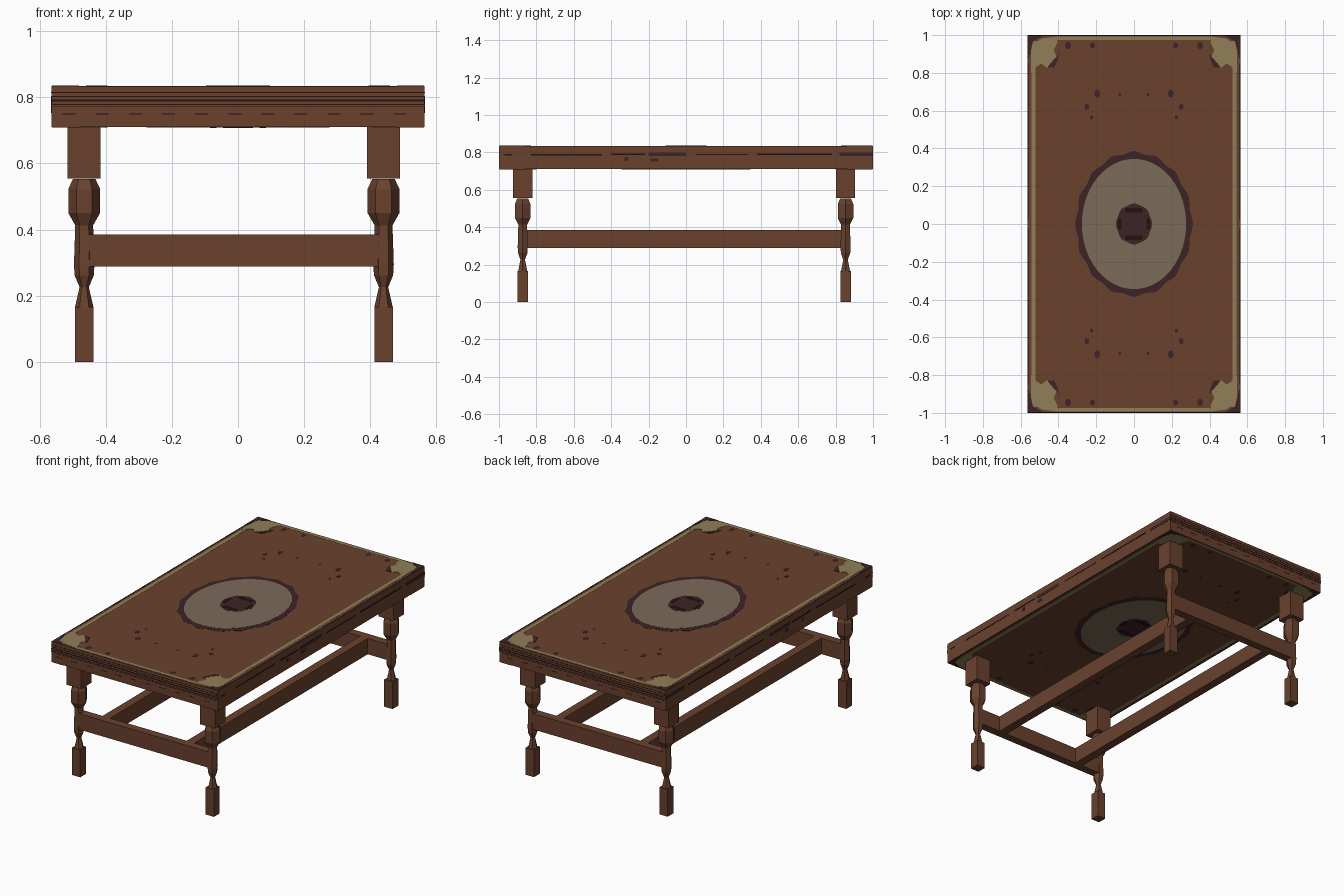
import bpy, bmesh, math

if "Cube" in bpy.data.objects:
    bpy.data.objects.remove(bpy.data.objects["Cube"])

def mat(name, c):
    m = bpy.data.materials.new(name)
    m.diffuse_color = (*c, 1)
    m.use_nodes = True
    m.node_tree.nodes["Principled BSDF"].inputs["Base Color"].default_value = m.diffuse_color
    return m

WOOD = mat("brown_wood", (0.142, 0.053, 0.027))
TAN = mat("tan_inlay", (0.280, 0.213, 0.096))
TAUPE = mat("taupe_inlay", (0.200, 0.145, 0.098))
PLUM = mat("plum_inlay", (0.046, 0.017, 0.019))
DARK = mat("dark_inlay", (0.019, 0.005, 0.005))

def finish(name, bm, m):
    bmesh.ops.recalc_face_normals(bm, faces=bm.faces)
    me = bpy.data.meshes.new(name)
    bm.to_mesh(me)
    bm.free()
    me.materials.append(m)
    ob = bpy.data.objects.new(name, me)
    bpy.context.collection.objects.link(ob)
    return ob

def box(name, x0, x1, y0, y1, z0, z1, m):
    bm = bmesh.new()
    bmesh.ops.create_cube(bm, size=1)
    for v in bm.verts:
        v.co = (x1 if v.co.x > 0 else x0, y1 if v.co.y > 0 else y0, z1 if v.co.z > 0 else z0)
    return finish(name, bm, m)

TOP, BOT = 0.833, 0.711

def inlay(name, outlines, level, m):
    """Thin flat shapes laid on both the upper and lower face of the top."""
    bm = bmesh.new()
    h = 0.0008 * level
    for z, d in ((TOP, h), (BOT, -h)):
        for pts in outlines:
            lo = [bm.verts.new((x, y, z)) for x, y in pts]
            hi = [bm.verts.new((x, y, z + d)) for x, y in pts]
            bm.faces.new(lo)
            bm.faces.new(hi)
            for i in range(len(pts)):
                j = (i + 1) % len(pts)
                bm.faces.new((lo[i], lo[j], hi[j], hi[i]))
    return finish(name, bm, m)

def four(pts):
    return [[(sx * x, sy * y) for x, y in pts] for sx in (-1, 1) for sy in (-1, 1)]

def oval(cx, cy, rx, ry, n=48, wob=0.0, lobes=16):
    out = []
    for i in range(n):
        a = 2 * math.pi * i / n
        k = 1 + wob * math.cos(lobes * a)
        out.append((cx + rx * k * math.cos(a), cy + ry * k * math.sin(a)))
    return out

def rect(x0, x1, y0, y1):
    return [(x0, y0), (x1, y0), (x1, y1), (x0, y1)]

# Table top slab
box("table_top", -0.564, 0.564, -0.999, 0.999, BOT, TOP, WOOD)

# Centre medallion
inlay("medallion_rim", [oval(0, 0, 0.307, 0.38, 64, 0.02)], 1, PLUM)
inlay("medallion_field", [oval(0, 0, 0.276, 0.345)], 2, TAUPE)
inlay("medallion_heart", [oval(0, 0, 0.094, 0.107, 32, 0.03, 8)], 3, PLUM)
inlay("medallion_dots", [rect(-.045, .045, .06, .085), rect(-.045, .045, -.085, -.06),
                         rect(-.085, -.065, -.03, .03), rect(.065, .085, -.03, .03)], 4, DARK)

# Tan border with corner ornaments and dark accents
inlay("border_sides", [rect(s - .011, s + .011, -.85, .85) for s in (-.532, .532)], 1, TAN)
inlay("border_ends", [rect(-.42, .42, s - .009, s + .009) for s in (-.983, .983)], 1, TAN)
inlay("corner_ornaments", four([(.545, .975), (.515, .965), (.49, .982), (.41, .992), (.405, .96), (.425, .92),
                                (.405, .875), (.43, .85), (.46, .825), (.49, .85), (.52, .83), (.545, .80)]), 2, TAN)
inlay("corner_accents", four([(.46, .828), (.42, .83), (.405, .87), (.395, .90), (.43, .865)])
      + four([(.563, .998), (.563, .86), (.55, .90), (.535, .965), (.48, .998)]), 3, PLUM)
inlay("edge_lines", four(rect(.556, .5635, .02, .85)), 1, PLUM)
inlay("small_spots", four(oval(.195, .69, .015, .022, 10)) + four(oval(.25, .62, .013, .017, 8))
      + four(oval(.22, .945, .013, .016, 8)) + four(oval(.35, .945, .016, .02, 8))
      + four(oval(.075, .685, .009, .009, 6)) + four(oval(.225, .565, .009, .012, 6)), 1, PLUM)

# Dark grain lines on the short ends
for s in (-1, 1):
    y0, y1 = sorted((s * 0.998, s * 1.0))
    for i, (z, h) in enumerate(((.815, .003), (.803, .003), (.791, .006), (.779, .003), (.771, .002))):
        box(f"end_line_{i}", -.565, .565, y0, y1, z - h / 2, z + h / 2, DARK)
    for k in range(11):
        x = -.53 + k * .1
        box("end_dash", x, x + .04, y0, y1, .748, .751, DARK)

# Dark streaks on the long sides
for s in (-1, 1):
    x0, x1 = sorted((s * 0.563, s * 0.565))
    for a, b, z, h, m in ((-.2, 0, .79, .02, PLUM), (.82, .998, .79, .02, PLUM), (-.33, -.31, .765, .02, PLUM),
                          (-.19, -.15, .76, .016, PLUM), (-.97, -.93, .788, .007, DARK),
                          (-.83, -.45, .788, .007, DARK), (-.40, -.22, .79, .008, DARK),
                          (.05, .33, .788, .006, DARK), (.38, .78, .79, .008, DARK)):
        box("side_streak", x0, x1, a, b, z - h / 2, z + h / 2, m)

# Legs: square block, six-sided turned shaft, square foot
PROFILE = ((.553, .034), (.523, .048), (.450, .048), (.413, .027),
           (.295, .031), (.262, .029), (.226, .014), (.165, .028))
LX, LY = (-0.465, 0.44), (-0.873, 0.853)
for cx in LX:
    for cy in LY:
        box("leg_block", cx - .05, cx + .05, cy - .051, cy + .051, .555, .711, WOOD)
        box("leg_foot", cx - .028, cx + .028, cy - .028, cy + .028, 0, .166, WOOD)
        bm = bmesh.new()
        rings = [[bm.verts.new((cx + r * math.cos(i * math.pi / 3), cy + r * math.sin(i * math.pi / 3), z))
                  for i in range(6)] for z, r in PROFILE]
        for a, b in zip(rings, rings[1:]):
            for i in range(6):
                j = (i + 1) % 6
                bm.faces.new((a[i], a[j], b[j], b[i]))
        bm.faces.new(rings[0])
        bm.faces.new(rings[-1])
        finish("leg_turned_shaft", bm, WOOD)

# Stretchers: one between each end pair of legs, two long rails joining them
for cy in LY:
    box("end_stretcher", LX[0] + .01, LX[1] - .01, cy - .025, cy + .025, .289, .386, WOOD)
for cx in (-.297, .272):
    box("long_stretcher", cx - .026, cx + .026, LY[0] + .02, LY[1] - .02, .289, .386, WOOD)
